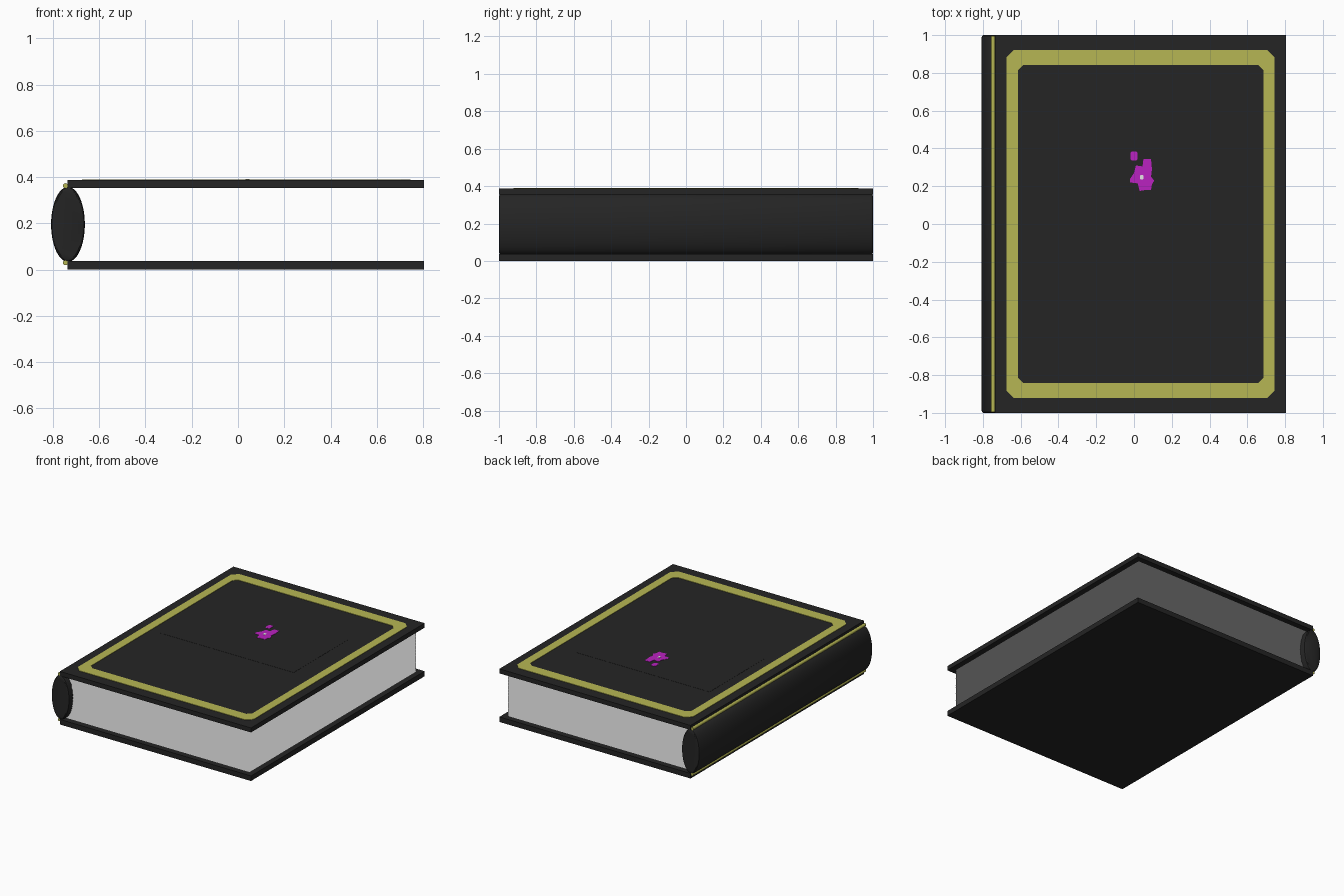
import bpy, bmesh, math

if "Cube" in bpy.data.objects:
    bpy.data.objects.remove(bpy.data.objects["Cube"])


def mat(name, rgb):
    m = bpy.data.materials.new(name)
    m.diffuse_color = (*rgb, 1)
    m.use_nodes = True
    m.node_tree.nodes["Principled BSDF"].inputs["Base Color"].default_value = m.diffuse_color
    return m


BLACK = mat("black_leather", (0.018, 0.018, 0.018))
GOLD = mat("dull_gold", (0.47, 0.47, 0.088))
PAPER = mat("paper_grey", (0.58, 0.58, 0.58))
PURPLE = mat("bright_purple", (0.49, 0.016, 0.53))
WHITE = mat("eye_white", (0.8, 0.8, 0.8))


def finish(bm, name, m, recalc=True):
    if recalc:
        bmesh.ops.recalc_face_normals(bm, faces=bm.faces)
    me = bpy.data.meshes.new(name)
    bm.to_mesh(me)
    bm.free()
    me.materials.append(m)
    ob = bpy.data.objects.new(name, me)
    bpy.context.collection.objects.link(ob)
    return ob


def plate(name, pts, z0, z1, m):
    """Flat outline extruded from z0 to z1."""
    bm = bmesh.new()
    f = bm.faces.new([bm.verts.new((x, y, z0)) for x, y in pts])
    ext = bmesh.ops.extrude_face_region(bm, geom=[f])
    for v in ext["geom"]:
        if isinstance(v, bmesh.types.BMVert):
            v.co.z = z1
    return finish(bm, name, m)


def rect(x0, x1, y0, y1, c=0.0):
    """Rectangle outline, corners cut by c."""
    if c == 0:
        return [(x0, y0), (x1, y0), (x1, y1), (x0, y1)]
    return [(x0 + c, y0), (x1 - c, y0), (x1, y0 + c), (x1, y1 - c),
            (x1 - c, y1), (x0 + c, y1), (x0, y1 - c), (x0, y0 + c)]


def loft(name, cx, cz, rx, rz, rings, n, m):
    """Elliptical rod along y; rings are (y, inset)."""
    bm = bmesh.new()
    loops = []
    for y, d in rings:
        loops.append([bm.verts.new((cx + (rx - d) * math.cos(a), y, cz + (rz - d) * math.sin(a)))
                      for a in (2 * math.pi * i / n for i in range(n))])
    for a, b in zip(loops, loops[1:]):
        for i in range(n):
            bm.faces.new((a[i], a[(i + 1) % n], b[(i + 1) % n], b[i]))
    bm.faces.new(loops[0])
    bm.faces.new(loops[-1])
    ob = finish(bm, name, m)
    bpy.context.view_layer.objects.active = ob
    ob.select_set(True)
    bpy.ops.object.shade_smooth_by_angle(angle=math.radians(35))
    ob.select_set(False)
    return ob


# Cover boards
TOP = 0.387
plate("back_cover", rect(-0.737, 0.805, -1, 1), 0, 0.037, BLACK)
plate("front_cover", rect(-0.737, 0.805, -1, 1), 0.354, TOP, BLACK)

# Rounded spine with softened ends
loft("spine", -0.735, 0.196, 0.073, 0.162,
     [(-1, 0.01), (-0.996, 0.004), (-0.985, 0), (0.985, 0), (0.996, 0.004), (1, 0.01)], 48, BLACK)

# Gold cords in the hinge grooves
for name, z in (("upper_cord", 0.363), ("lower_cord", 0.03)):
    loft(name, -0.746, z, 0.011, 0.011, [(-0.995, 0), (0.995, 0)], 12, GOLD)

# Pages: a stack of thin loose sheets
bm = bmesh.new()
N = 100
for i in range(N):
    z = 0.039 + (0.352 - 0.039) * i / (N - 1)
    bm.faces.new([bm.verts.new((x, y, z)) for x, y in rect(-0.735, 0.765, -0.96, 0.96)])
finish(bm, "pages", PAPER, recalc=False)

# Gold border on the front cover
bm = bmesh.new()
outer = rect(-0.675, 0.745, -0.922, 0.922, 0.04)
inner = rect(-0.615, 0.685, -0.842, 0.842, 0.028)
lv = [[bm.verts.new((x, y, z)) for x, y in pts]
      for pts, z in ((outer, TOP - 0.002), (outer, TOP + 0.003), (inner, TOP + 0.003), (inner, TOP - 0.002))]
for k in range(4):
    a, b = lv[k], lv[(k + 1) % 4]
    for i in range(8):
        bm.faces.new((a[i], a[(i + 1) % 8], b[(i + 1) % 8], b[i]))
finish(bm, "cover_border", GOLD)

# Faint black panel with a small purple splash and pale dot
plate("cover_panel", rect(-0.54, 0.54, -0.13, 0.5), TOP - 0.002, TOP + 0.001, BLACK)
Z0, Z1 = TOP, TOP + 0.003
plate("splash_body", [(-0.02, 0.22), (0.02, 0.215), (0.03, 0.175), (0.06, 0.18), (0.09, 0.18), (0.095, 0.21),
                      (0.107, 0.23), (0.09, 0.25), (0.095, 0.29), (0.09, 0.345), (0.05, 0.345), (0.045, 0.305),
                      (0.01, 0.31), (0.0, 0.27), (-0.02, 0.24)], Z0, Z1, PURPLE)
plate("splash_drop", rect(-0.018, 0.018, 0.335, 0.385, 0.008), Z0, Z1, PURPLE)
plate("splash_dot", rect(0.032, 0.05, 0.236, 0.26, 0.004), Z0, Z1 + 0.001, WHITE)
